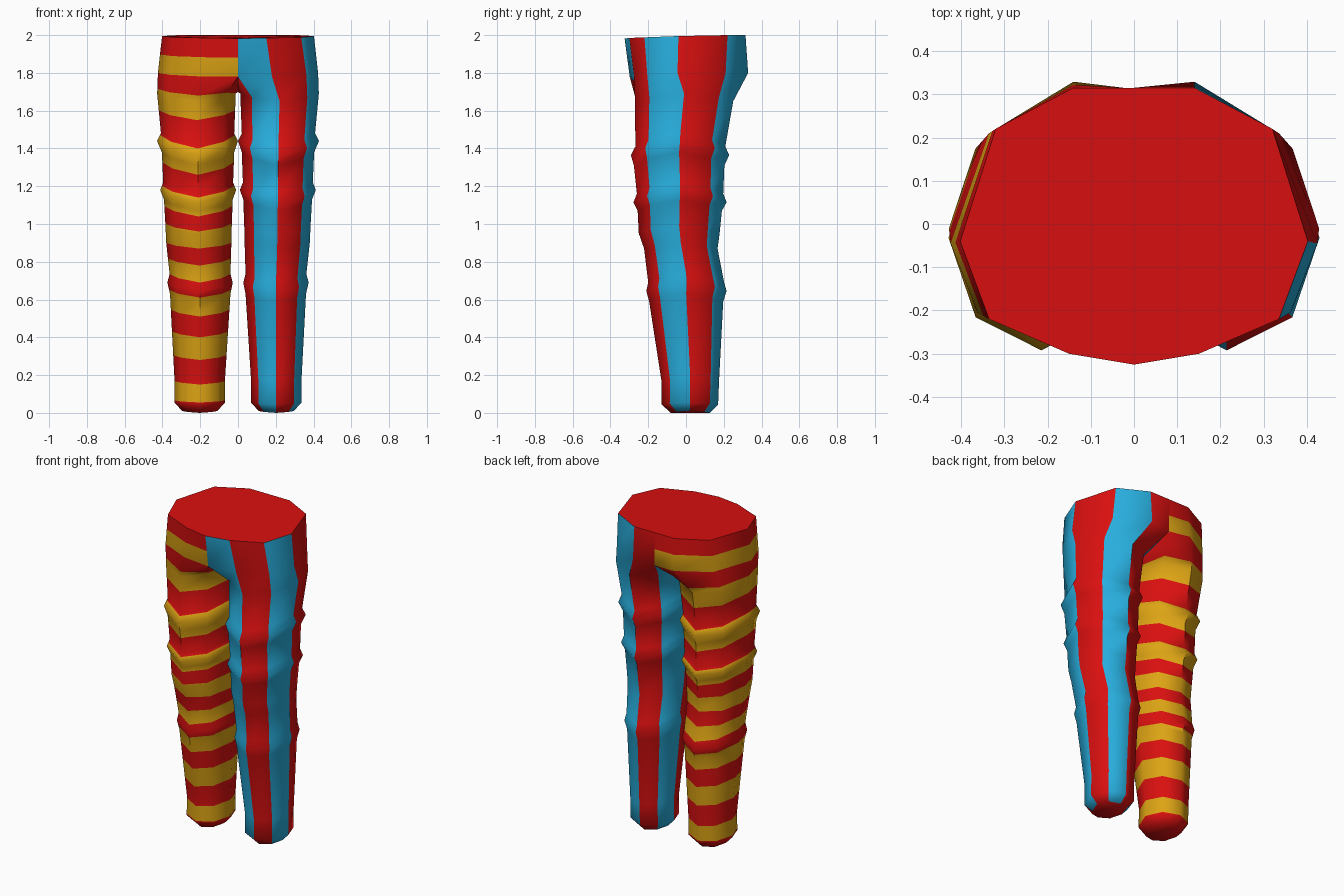
import bpy, bmesh, math
from mathutils import Vector

if "Cube" in bpy.data.objects:
    bpy.data.objects.remove(bpy.data.objects["Cube"])


def material(name, rgb):
    m = bpy.data.materials.new(name)
    m.diffuse_color = (*rgb, 1)
    m.use_nodes = True
    m.node_tree.nodes["Principled BSDF"].inputs["Base Color"].default_value = m.diffuse_color
    return m


RED, YELLOW, BLUE = 0, 1, 2
mats = [material("red cloth", (0.70, 0.005, 0.005)),
        material("yellow cloth", (0.72, 0.37, 0.007)),
        material("blue cloth", (0.021, 0.42, 0.72))]


# Eight-sided leg section: front, front-outer, outer, back-outer, back, back-inner, inner, front-inner
def section(z, x0, x1, y0, y1, lift):
    cx, rx, cy, ry = (x0 + x1) / 2, (x1 - x0) / 2, (y0 + y1) / 2, (y1 - y0) / 2
    pts = []
    for i in range(8):
        a = math.radians(45 * i)
        pts.append(Vector((cx + rx * math.sin(a), cy - ry * math.cos(a),
                           z + lift * math.sin(a) ** 2)))
    return z, pts


# level, inner x, outer x, front y, back y, side lift
keys = [section(*r) for r in (
    (0.00, 0.11, 0.295, -0.08, 0.125, 0.01),
    (0.045, 0.068, 0.337, -0.13, 0.17, 0.01),
    (0.17, 0.068, 0.337, -0.13, 0.175, 0.02),
    (0.59, 0.040, 0.360, -0.195, 0.197, 0.04),
    (0.645, 0.028, 0.374, -0.21, 0.215, 0.045),
    (0.69, 0.040, 0.362, -0.20, 0.202, 0.045),
    (0.87, 0.035, 0.380, -0.222, 0.167, 0.03),
    (0.95, 0.033, 0.384, -0.25, 0.178, 0.04),
    (1.07, 0.028, 0.392, -0.256, 0.190, 0.06),
    (1.115, 0.010, 0.412, -0.278, 0.215, 0.065),
    (1.16, 0.026, 0.396, -0.260, 0.197, 0.06),
    (1.31, 0.020, 0.403, -0.276, 0.203, 0.07),
    (1.365, 0.000, 0.429, -0.292, 0.229, 0.075),
    (1.41, 0.020, 0.408, -0.268, 0.208, 0.07),
    (1.65, 0.012, 0.428, -0.270, 0.250, 0.04))]

# Hip sections, with the inner points lying on the middle seam
HIP = 1.78
for z, pts in (
    (HIP, ((0.18, -0.275, 1.78), (0.362, -0.205, 1.79), (0.424, -0.045, 1.80),
           (0.335, 0.21, 1.80), (0.14, 0.329, 1.80), (0, 0.312, 1.79),
           (0, 0.0, 1.70), (0, -0.298, 1.78))),
    (2.0, ((0.15, -0.300, 1.985), (0.335, -0.22, 1.988), (0.402, -0.04, 1.995),
           (0.32, 0.22, 2.0), (0.14, 0.315, 2.0), (0, 0.315, 2.0),
           (0, 0.0, 1.995), (0, -0.325, 1.982)))):
    keys.append((z, [Vector(p) for p in pts]))


def at_level(t):
    for (z0, a), (z1, b) in zip(keys, keys[1:]):
        if t <= z1:
            f = (t - z0) / (z1 - z0)
            return [p.lerp(q, f) for p, q in zip(a, b)]


# Heights where the hoops change colour, red below the first
hoops = [0.055, 0.15, 0.28, 0.40, 0.51, 0.61, 0.69, 0.78, 0.87, 0.96, 1.04, 1.14,
         1.26, 1.40, 1.55, 1.68, 1.78, 1.89]
bm = bmesh.new()


def add_face(verts, mat, flip):
    f = bm.faces.new(verts[::-1] if flip else verts)
    f.material_index = mat
    f.smooth = True


def leg(side):
    levels = {k[0] for k in keys}
    if side < 0:
        levels |= set(hoops)
    levels = sorted(levels)
    rings = [[bm.verts.new((p.x * side, p.y, p.z)) for p in at_level(t)] for t in levels]
    flip = side < 0
    add_face(rings[0][::-1], RED, flip)  # sole
    for k in range(len(levels) - 1):
        mid = (levels[k] + levels[k + 1]) / 2
        for i in range(8):
            if i in (5, 6) and mid > HIP:  # hips are open along the middle
                continue
            j = (i + 1) % 8
            if side < 0:  # hoops
                mat = YELLOW if sum(h < mid for h in hoops) % 2 else RED
            else:         # upright stripes
                mat = BLUE if i % 2 else RED
            add_face([rings[k][i], rings[k][j], rings[k + 1][j], rings[k + 1][i]], mat, flip)
    return rings[-1]


right, left = leg(1), leg(-1)

# Flat waist cap across both halves
waist = [right[7]] + right[0:6] + left[4::-1]
cap = bm.faces.new(waist)
cap.material_index = RED
loose = [v for v in bm.verts if not v.link_faces]
bmesh.ops.delete(bm, geom=loose, context='VERTS')
bmesh.ops.remove_doubles(bm, verts=bm.verts[:], dist=0.0005)

me = bpy.data.meshes.new("striped_leggings")
bm.to_mesh(me)
bm.free()
for m in mats:
    me.materials.append(m)
ob = bpy.data.objects.new("striped_leggings", me)
bpy.context.collection.objects.link(ob)
bpy.context.view_layer.objects.active = ob
ob.select_set(True)
bpy.ops.object.shade_smooth_by_angle(angle=math.radians(55))
